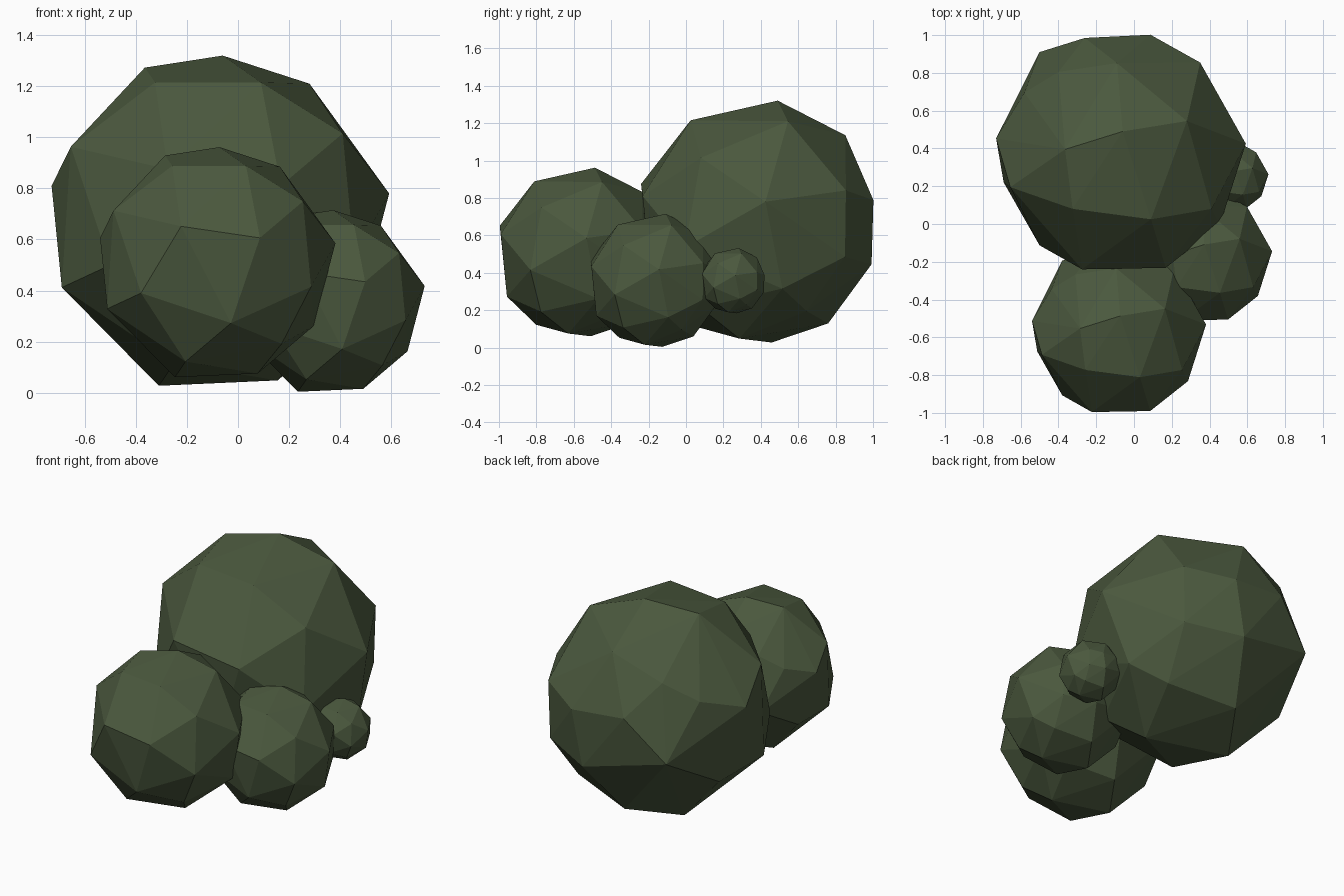
import bpy, bmesh
from mathutils import Vector

# One dark leaf colour
leaf = bpy.data.materials.new("dark_leaf_green")
leaf.diffuse_color = (0.070, 0.099, 0.048, 1.0)

# Corners of the irregular faceted ball that every clump repeats
CORNERS = [
    (.01, .115, .645), (.35, .17, .535), (-.295, .02, .598), (.16, -.35, .54),
    (-.255, -.295, .54), (.48, -.295, .34), (.662, .05, .105), (.42, .48, .165),
    (.54, .14, -.36), (.41, .475, -.19), (.225, -.09, -.627), (-.24, .083, -.648),
    (-.18, -.335, -.56), (-.205, -.615, .2), (.525, -.38, -.14), (.238, -.607, .135),
    (.075, -.56, -.344), (-.43, -.488, -.175), (-.62, -.155, -.263),
    (-.66, .078, .135), (-.585, -.18, .288), (.36, -.3, -.46), (.09, .617, -.23),
    (-.19, .61, .14), (-.43, .535, -.11), (-.02, .477, .46), (-.33, .43, .33),
    (-.51, .32, .22), (-.04, .385, -.546), (-.54, .17, -.325),
    (.36, .27, -.48), (.157, .627, .113),
]


def leaf_clump(name, centre, scale):
    """Flat-faced ball: convex hull of the corners."""
    bm = bmesh.new()
    for c in CORNERS:
        bm.verts.new(Vector(c) * scale)
    bmesh.ops.convex_hull(bm, input=bm.verts[:])
    bmesh.ops.recalc_face_normals(bm, faces=bm.faces[:])
    mesh = bpy.data.meshes.new(name)
    bm.to_mesh(mesh)
    bm.free()
    mesh.materials.append(leaf)
    ob = bpy.data.objects.new(name, mesh)
    ob.location = centre
    bpy.context.collection.objects.link(ob)


# Four overlapping clumps, largest at the back
leaf_clump("large_back_clump", (-.07, .375, .675), 1.0)
leaf_clump("front_clump", (-.08, -.567, .512), .697)
leaf_clump("right_clump", (.367, -.172, .36), .55)
leaf_clump("small_right_clump", (.533, .25, .358), .27)
